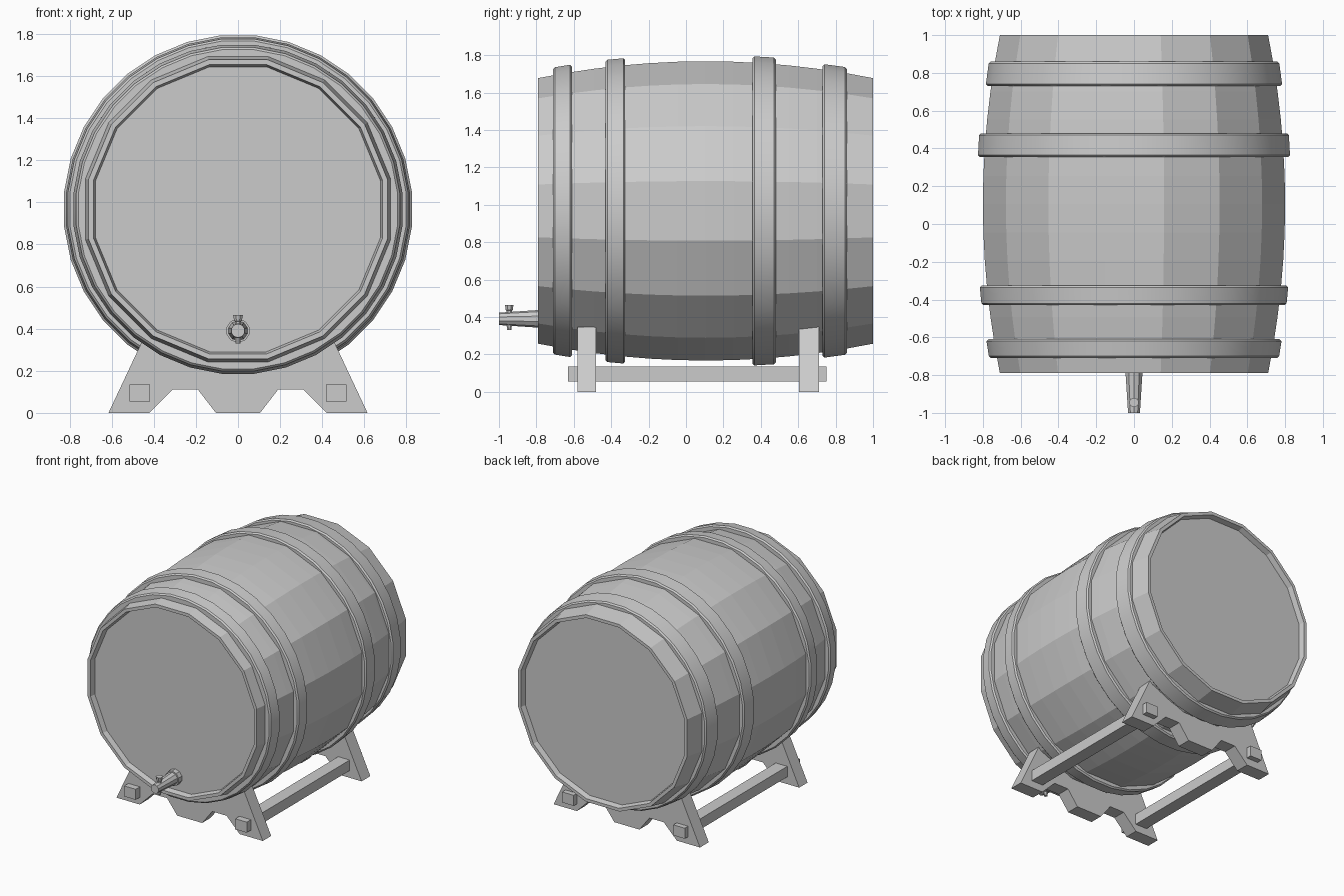
import bpy, bmesh
from math import pi, sin, cos, sqrt, radians

if "Cube" in bpy.data.objects:
    bpy.data.objects.remove(bpy.data.objects["Cube"], do_unlink=True)

# Single flat colour
grey = bpy.data.materials.new("plain_grey")
grey.use_nodes = True
COLOUR = (0.6, 0.6, 0.6, 1)
grey.diffuse_color = COLOUR
grey.node_tree.nodes["Principled BSDF"].inputs["Base Color"].default_value = COLOUR

AXIS_Z, MID_Y, HALF = 0.967, 0.105, 0.895


def finish(name, bm, smooth=False):
    bmesh.ops.recalc_face_normals(bm, faces=bm.faces[:])
    mesh = bpy.data.meshes.new(name)
    bm.to_mesh(mesh)
    bm.free()
    mesh.materials.append(grey)
    obj = bpy.data.objects.new(name, mesh)
    bpy.context.collection.objects.link(obj)
    if smooth:
        bpy.ops.object.select_all(action='DESELECT')
        obj.select_set(True)
        bpy.context.view_layer.objects.active = obj
        bpy.ops.object.shade_smooth_by_angle(angle=radians(30))
    return obj


def lathe(name, profile, sides, centre, axis='Y', loop=False, smooth=False):
    """Turn (position, radius) pairs around an axis; ends are capped unless looped."""
    bm = bmesh.new()
    rings = []
    for p, r in profile:
        ring = []
        for i in range(sides):
            a = 2 * pi * (i + 0.5) / sides
            u, v = r * cos(a), r * sin(a)
            co = (u, p, v) if axis == 'Y' else (u, v, p)
            ring.append(bm.verts.new([c + d for c, d in zip(co, centre)]))
        rings.append(ring)
    pairs = list(zip(rings, rings[1:]))
    if loop:
        pairs.append((rings[-1], rings[0]))
    else:
        bm.faces.new(rings[0])
        bm.faces.new(rings[-1])
    for a, b in pairs:
        for i in range(sides):
            j = (i + 1) % sides
            bm.faces.new((a[i], a[j], b[j], b[i]))
    return finish(name, bm, smooth)


def box(name, x, y, z):
    bm = bmesh.new()
    bmesh.ops.create_cube(bm, size=1)
    for v in bm.verts:
        v.co = [lo + (c + 0.5) * (hi - lo) for c, (lo, hi) in zip(v.co, (x, y, z))]
    return finish(name, bm)


def stave_radius(t):
    return (0.8 - 0.09 * t * t) / cos(pi / 16)


# Barrel body: bulging staves with a recessed head at each end
STEPS = 12
ts = [-1 + 2 * i / STEPS for i in range(STEPS + 1)]
staves = [(t * HALF, stave_radius(t)) for t in ts]
head = [(HALF - 0.04, 0.683), (HALF - 0.04, 0.69), (HALF, 0.7)]
front_head = [(-y, r) for y, r in head]
lathe("barrel", front_head + staves + head[::-1], 16, (0, MID_Y, AXIS_Z))

# Hoops: chamfered bands, slightly conical near the ends
hoops = [("front_end_hoop", -0.71, -0.61, 0.772, 0.785),
         ("front_middle_hoop", -0.43, -0.325, 0.812, 0.82),
         ("back_middle_hoop", 0.355, 0.48, 0.83, 0.824),
         ("back_end_hoop", 0.73, 0.86, 0.788, 0.773)]
for name, y0, y1, r0, r1 in hoops:
    c = 0.01
    band = [(y0, r0 - 0.06), (y0, r0 - c), (y0 + c, r0),
            (y1 - c, r1), (y1, r1 - c), (y1, r1 - 0.06)]
    lathe(name, band, 32, (0, 0, AXIS_Z), loop=True, smooth=True)

# Tap: tapered spout, turning pin and knob
TAP_Z = 0.39
lathe("tap_spout", [(-1.0, 0.033), (-0.79, 0.047), (-0.79, 0.057), (-0.74, 0.057)],
      10, (0, 0, TAP_Z))
lathe("tap_pin", [(0.33, 0.012), (0.36, 0.016), (0.435, 0.016),
                  (0.437, 0.02), (0.465, 0.025)], 8, (0, -0.945, 0), axis='Z')


# Stand planks: splayed feet, notched underside, curved cradle
def stand_plank(name, y0, y1, cradle_r):
    half = [(0.105, 0), (0.19, 0.11), (0.31, 0.11), (0.42, 0), (0.615, 0), (0.453, 0.345)]
    xs = [0.453 * (1 - i / 5) for i in range(1, 6)]
    half += [(x, AXIS_Z - sqrt(cradle_r ** 2 - x * x)) for x in xs]
    outline = half + [(-x, z) for x, z in half[-2::-1]]
    bm = bmesh.new()
    face = bm.faces.new([bm.verts.new((x, y0, z)) for x, z in outline])
    made = bmesh.ops.extrude_face_region(bm, geom=[face])["geom"]
    verts = [g for g in made if isinstance(g, bmesh.types.BMVert)]
    bmesh.ops.translate(bm, verts=verts, vec=(0, y1 - y0, 0))
    finish(name, bm)


stand_plank("front_stand_plank", -0.58, -0.48, 0.757)
stand_plank("back_stand_plank", 0.605, 0.71, 0.765)

# Beams joining the planks
for side, name in ((1, "left_beam"), (-1, "right_beam")):
    x = sorted((side * 0.418, side * 0.515))
    box(name, x, (-0.63, 0.75), (0.055, 0.135))
